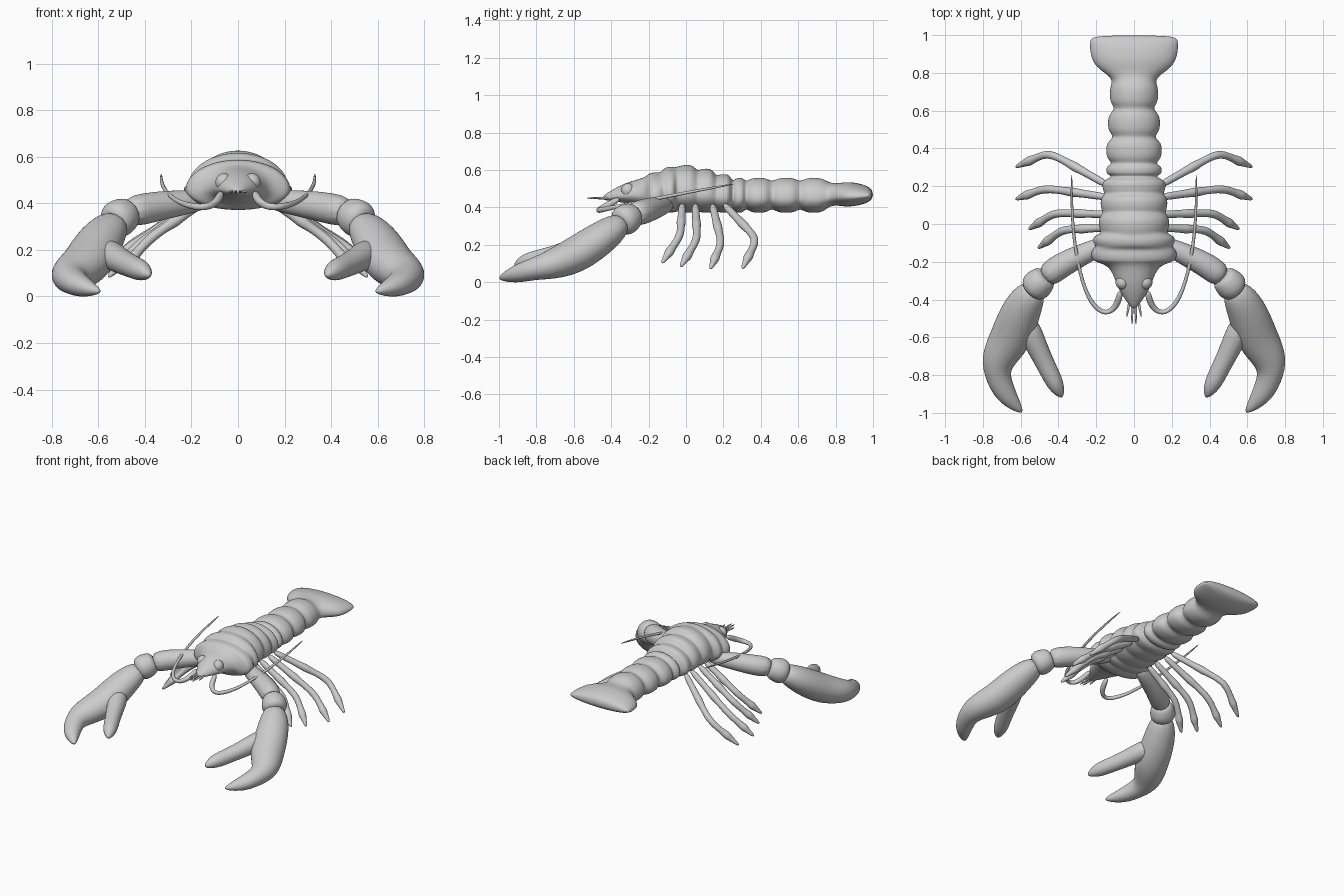
import bpy, bmesh, math
from mathutils import Vector

default_cube = bpy.data.objects.get("Cube")
if default_cube:
    bpy.data.objects.remove(default_cube)

# One plain shell colour
grey = (.6, .6, .6, 1)
shell = bpy.data.materials.new("shell_grey")
shell.use_nodes = True
shell.diffuse_color = grey
shell.node_tree.nodes["Principled BSDF"].inputs["Base Color"].default_value = grey


def finish(name, bm, mirrored):
    """Turn a bmesh into a smooth object, optionally mirrored to the other side."""
    bmesh.ops.recalc_face_normals(bm, faces=bm.faces)
    for face in bm.faces:
        face.smooth = True
    mesh = bpy.data.meshes.new(name)
    bm.to_mesh(mesh)
    bm.free()
    mesh.materials.append(shell)
    part = bpy.data.objects.new(name, mesh)
    bpy.context.collection.objects.link(part)
    if mirrored:
        part.modifiers.new("other_side", "MIRROR").use_mirror_merge = False
    subdivision = part.modifiers.new("rounding", "SUBSURF")
    subdivision.levels = subdivision.render_levels = 2


def skin(name, rings, mirrored):
    """Bridge a row of closed rings and cap both ends."""
    bm = bmesh.new()
    loops = [[bm.verts.new(point) for point in ring] for ring in rings]
    for near, far in zip(loops, loops[1:]):
        for i in range(len(near)):
            bm.faces.new((near[i - 1], near[i], far[i], far[i - 1]))
    bm.faces.new(loops[0])
    bm.faces.new(loops[-1])
    finish(name, bm, mirrored)


def circle(sides):
    """Cosine and sine of evenly spaced angles."""
    angles = [math.tau * i / sides for i in range(sides)]
    return [(math.cos(angle), math.sin(angle)) for angle in angles]


def limb(name, stations, sides=12, widen=1):
    """Loft a mirrored pair of tubes along stations of (x, y, z, radius)."""
    points = [Vector(station[:3]) for station in stations]
    rings = []
    for i, point in enumerate(points):
        before, after = points[max(i - 1, 0)], points[min(i + 1, len(points) - 1)]
        along = (after - before).normalized()
        side = along.cross(Vector((0, 0, 1))).normalized()
        up = side.cross(along)
        radius = stations[i][-1]
        rings.append([point + side * radius * widen * c + up * radius * s
                      for c, s in circle(sides)])
    skin(name, rings, True)


def body_ring(y, half_width, bottom, top):
    """Domed cross-section with a shallower belly."""
    middle = bottom + (top - bottom) * .4
    return [(half_width * c, y, middle + s * (top - middle if s > 0 else middle - bottom))
            for c, s in circle(24)]


# Pointed head: y, half width, bottom, top
head = [(-.45, .01, .44, .46), (-.37, .07, .43, .51), (-.3, .1, .42, .54),
        (-.22, .13, .4, .56)]
body = [body_ring(*station) for station in head]

# Ridged carapace plates and rounded tail segments: back edge, half width, top
plates = [(-.12, .23, .59), (-.05, .22, .62), (.06, .19, .63), (.16, .18, .61),
          (.25, .17, .58), (.32, .15, .56), (.46, .15, .56), (.61, .14, .56),
          (.76, .13, .56)]
front, axis, belly = -.2, .47, .1
for back, half_width, top in plates:
    groove = .75 if back > .3 else .92
    for step, grow in ((0, groove), (.2, .97), (.5, 1), (.8, .97)):
        body.append(body_ring(front + step * (back - front), half_width * grow,
                              axis - belly * grow, axis + (top - axis) * grow))
    front = back

# Flared tail fan: y, half width, half thickness
fan = [(.77, .11, .06), (.82, .19, .06), (.87, .23, .07), (.97, .24, .05), (1, .22, .02)]
for y, half_width, half_thickness in fan:
    body.append(body_ring(y, half_width, axis - half_thickness, axis + half_thickness))
skin("body_and_tail", body, False)

# Claw arms with a raised wrist cuff
limb("claw_arm", [(.1, -.08, .42, .04), (.27, -.16, .4, .06), (.39, -.22, .38, .07),
                  (.48, -.29, .36, .07)])
wrist_start, wrist_end = Vector((.46, -.27, .37)), Vector((.55, -.36, .31))
limb("wrist_cuff", [(*wrist_start.lerp(wrist_end, step), radius) for step, radius in
                    ((0, .06), (.3, .08), (.7, .09), (1, .06))])

# Palm running into the large curved finger, and the thumb
limb("claw_large_finger", [
    (.52, -.33, .33, .06), (.58, -.42, .26, .09), (.62, -.52, .19, .1),
    (.66, -.62, .13, .1), (.73, -.73, .09, .08), (.72, -.82, .07, .06),
    (.67, -.92, .04, .05), (.59, -1, .02, .01)], widen=1.15)
limb("claw_thumb", [
    (.58, -.5, .2, .07), (.52, -.64, .16, .06), (.46, -.76, .13, .05),
    (.41, -.86, .11, .05), (.38, -.92, .09, .01)])

# Walking legs from back to front: hip distance along y, knee and foot
legs = {"rear": (.2, (.45, .38, .23), (.63, .3, .07)),
        "second": (.14, (.47, .19, .21), (.63, .13, .07)),
        "third": (.05, (.42, .06, .23), (.56, -.03, .08)),
        "front": (-.02, (.38, -.03, .25), (.51, -.13, .1))}
for label, (hip_y, knee, foot) in legs.items():
    joints = [Vector((.13, hip_y, .42)), Vector(knee), Vector(foot)]
    path = []
    for upper, lower in zip(joints, joints[1:]):
        for step, radius in ((0, .025), (.4, .02), (.6, .03), (.7, .02)):
            path.append((*upper.lerp(lower, step), radius))
    path.append((*foot, .01))
    limb(label + "_walking_leg", path, sides=8)

# Long swept antennae and short feelers
limb("long_antenna", [
    (.07, -.35, .45, .02), (.09, -.44, .4, .02), (.15, -.48, .38, .015),
    (.21, -.44, .39, .015), (.27, -.34, .41, .01), (.33, -.05, .47, .01),
    (.33, .28, .53, .005)], sides=8)
limb("inner_feeler", [(.01, -.39, .45, .01), (.01, -.54, .45, .005)], sides=8)
limb("outer_feeler", [(.02, -.39, .45, .01), (.04, -.5, .45, .005)], sides=8)

# Eyes bulging from the head
eye = bmesh.new()
bmesh.ops.create_uvsphere(eye, u_segments=12, v_segments=8, radius=.04)
bmesh.ops.translate(eye, verts=eye.verts, vec=(.06, -.31, .49))
finish("eye", eye, True)
